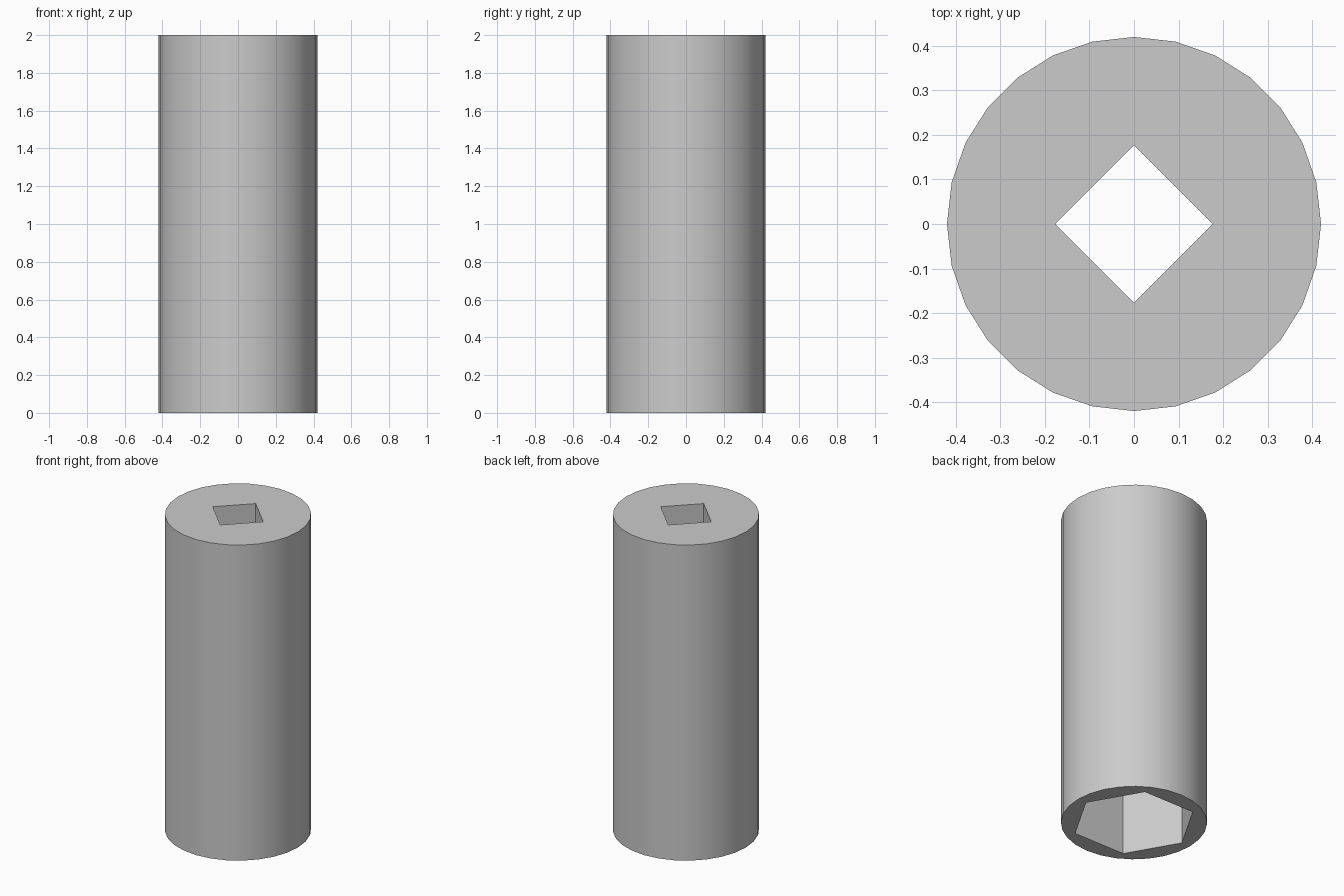
import bpy, bmesh
from math import cos, sin, pi, radians

cube = bpy.data.objects.get("Cube")
if cube:
    bpy.data.objects.remove(cube, do_unlink=True)

HEIGHT = 2.0
HEX_DEPTH = 1.5
OUTER = (28, 0.42)    # sides, corner radius
HEX = (6, 0.359)
SQUARE = (4, 0.177)

steel = bpy.data.materials.new("Plain grey")
steel.use_nodes = True
colour = (0.6, 0.6, 0.6, 1)
steel.diffuse_color = colour
steel.node_tree.nodes["Principled BSDF"].inputs["Base Color"].default_value = colour

bm = bmesh.new()


def ring(shape, z):
    """Closed polygon of edges with one corner on +x."""
    sides, radius = shape
    verts = [bm.verts.new((radius * cos(2 * pi * i / sides),
                           radius * sin(2 * pi * i / sides), z))
             for i in range(sides)]
    edges = [bm.edges.new((verts[i - 1], verts[i])) for i in range(sides)]
    return verts, edges


def wall(low, high):
    a, b = low[0], high[0]
    for i in range(len(a)):
        bm.faces.new((a[i - 1], a[i], b[i], b[i - 1]))


def flat_cap(outer, inner):
    bmesh.ops.triangle_fill(bm, edges=outer[1] + inner[1], use_beauty=True)


# Outer barrel, hexagonal socket below and square drive hole above
outer_low, outer_high = ring(OUTER, 0), ring(OUTER, HEIGHT)
hex_low, hex_high = ring(HEX, 0), ring(HEX, HEX_DEPTH)
square_low, square_high = ring(SQUARE, HEX_DEPTH), ring(SQUARE, HEIGHT)

for low, high in ((outer_low, outer_high), (hex_low, hex_high), (square_low, square_high)):
    wall(low, high)

# End faces and the inner shoulder
flat_cap(outer_low, hex_low)
flat_cap(hex_high, square_low)
flat_cap(outer_high, square_high)

bmesh.ops.recalc_face_normals(bm, faces=bm.faces[:])
bmesh.ops.dissolve_limit(bm, angle_limit=radians(1), verts=bm.verts[:], edges=bm.edges[:])
mesh = bpy.data.meshes.new("socket_barrel")
bm.to_mesh(mesh)
bm.free()
mesh.materials.append(steel)

barrel = bpy.data.objects.new("socket_barrel", mesh)
bpy.context.collection.objects.link(barrel)
bpy.ops.object.select_all(action='DESELECT')
barrel.select_set(True)
bpy.context.view_layer.objects.active = barrel
bpy.ops.object.shade_smooth_by_angle(angle=radians(30))
